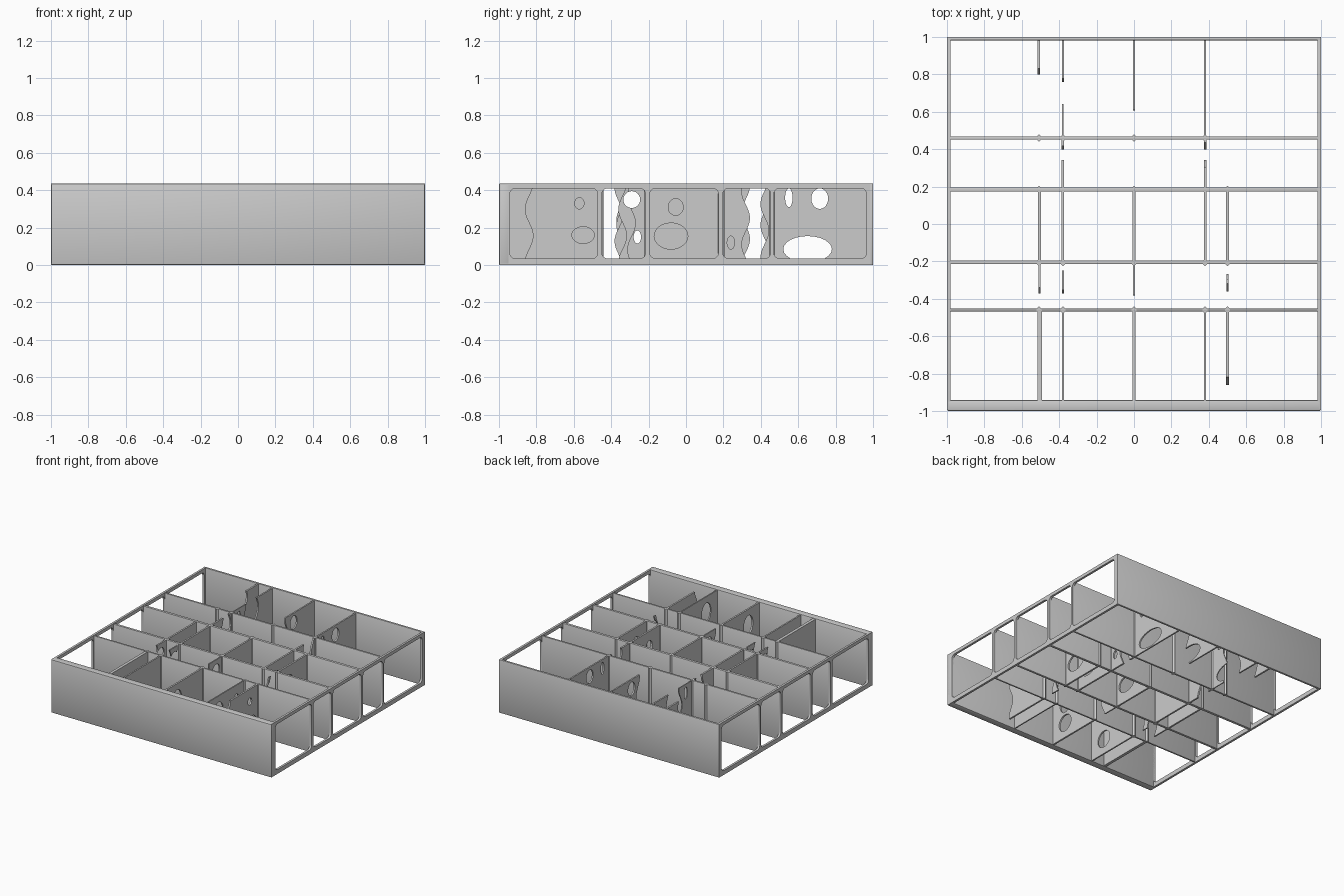
import bpy, bmesh, math
from mathutils import Matrix

if "Cube" in bpy.data.objects:
    bpy.data.objects.remove(bpy.data.objects["Cube"])

H = 0.437   # overall height
TO_YZ = Matrix(((0, 0, 1, 0), (1, 0, 0, 0), (0, 1, 0, 0), (0, 0, 0, 1)))  # drawing plane -> side plane


def box(name, x0, x1, y0, y1, z0, z1, bevel=0.0):
    bm = bmesh.new()
    bmesh.ops.create_cube(bm, size=1)
    for v in bm.verts:
        v.co = ((x0 + x1) / 2 + v.co.x * (x1 - x0),
                (y0 + y1) / 2 + v.co.y * (y1 - y0),
                (z0 + z1) / 2 + v.co.z * (z1 - z0))
    if bevel:
        bmesh.ops.bevel(bm, geom=bm.edges[:], offset=bevel, segments=2, affect='EDGES', profile=0.5)
    me = bpy.data.meshes.new(name)
    bm.to_mesh(me)
    bm.free()
    ob = bpy.data.objects.new(name, me)
    bpy.context.collection.objects.link(ob)
    return ob


def select(obs):
    bpy.ops.object.select_all(action='DESELECT')
    for o in obs:
        o.select_set(True)
    bpy.context.view_layer.objects.active = obs[0]


def rounded(y0, y1, z0, z1, r):
    pts = []
    for cy, cz, a0 in ((y1 - r, z1 - r, 0), (y0 + r, z1 - r, 90), (y0 + r, z0 + r, 180), (y1 - r, z0 + r, 270)):
        for k in range(6):
            a = math.radians(a0 + k * 18)
            pts.append((cy + r * math.cos(a), cz + r * math.sin(a)))
    return pts


def plate(name, x, thick, loops):
    """Flat plate in the side plane; loops after the first are holes."""
    cu = bpy.data.curves.new(name, 'CURVE')
    cu.dimensions = '2D'
    cu.fill_mode = 'BOTH'
    cu.extrude = thick / 2
    for pts in loops:
        sp = cu.splines.new('POLY')
        sp.points.add(len(pts) - 1)
        for p, (a, b) in zip(sp.points, pts):
            p.co = (a, b, 0, 1)
        sp.use_cyclic_u = True
    ob = bpy.data.objects.new(name, cu)
    bpy.context.collection.objects.link(ob)
    ob.matrix_world = Matrix.Translation((x, 0, 0)) @ TO_YZ
    select([ob])
    bpy.ops.object.convert(target='MESH')
    bm = bmesh.new()
    bm.from_mesh(ob.data)
    bmesh.ops.remove_doubles(bm, verts=bm.verts, dist=1e-5)
    bmesh.ops.recalc_face_normals(bm, faces=bm.faces)
    bm.to_mesh(ob.data)
    bm.free()
    return ob


# front and back panels
box("front_panel", -1, 1, -1, -0.942, 0, H, 0.008)
box("back_panel", -1, 1, 0.982, 1, 0, H, 0.004)

# cross dividers running the full width
CROSS = [(-0.46, 0.014), (-0.205, 0.02), (0.185, 0.022), (0.46, 0.016)]
for i, (y, t) in enumerate(CROSS):
    box(f"cross_divider_{i + 1}", -0.985, 0.985, y - t / 2, y + t / 2, 0.003, H - 0.004, 0.003)

# open side frames with rounded windows
WINDOWS = [(-0.942, -0.472), (-0.45, -0.217), (-0.193, 0.173), (0.197, 0.452), (0.47, 0.965)]
for side, x in (("left", -0.991), ("right", 0.991)):
    outer = rounded(-0.995, 0.998, 0, H, 0.004)
    plate(side + "_side_frame", x, 0.018, [outer] + [rounded(a, b, 0.035, 0.41, 0.03) for a, b in WINDOWS])

# lengthwise dividers per row: (x, y start, y end, thickness, ragged start, ragged end)
ROWS = {
    "front": [(-0.505, -0.945, -0.46, 0.024, 0, 0), (-0.38, -0.945, -0.46, 0.012, 0, 0),
              (0, -0.945, -0.46, 0.014, 0, 0), (0.38, -0.945, -0.46, 0.01, 0, 0),
              (0.5, -0.84, -0.46, 0.014, 1, 0)],
    "front_middle": [(-0.505, -0.35, -0.205, 0.012, 1, 0), (-0.38, -0.35, -0.27, 0.01, 1, 1),
                     (0, -0.36, -0.205, 0.01, 1, 0), (0.5, -0.34, -0.29, 0.01, 1, 1)],
    "centre": [(x, -0.205, 0.185, 0.014, 0, 0) for x in (-0.505, -0.38, 0, 0.38, 0.5)],
    "back_middle": [(x, a, b, 0.014, s, e) for x in (-0.38, 0.38)
                    for a, b, s, e in ((0.185, 0.32, 0, 1), (0.42, 0.46, 1, 0))],
    "back": [(-0.51, 0.82, 0.985, 0.014, 1, 0), (-0.38, 0.78, 0.985, 0.012, 1, 0),
             (-0.38, 0.46, 0.62, 0.008, 0, 1), (0, 0.63, 0.985, 0.012, 1, 0),
             (0.38, 0.46, 0.985, 0.012, 0, 0)],
}
# irregular openings: (y, z, y radius, z radius, x from, x to)
HOLES = {
    "front": [(-0.57, 0.33, 0.025, 0.03, 0.3, 0.6), (-0.55, 0.16, 0.06, 0.045, 0.3, 0.6),
              (-0.8, 0.3, 0.06, 0.08, -0.1, 0.45), (-0.8, 0.13, 0.07, 0.07, -0.45, 0.1)],
    "front_middle": [(-0.29, 0.35, 0.045, 0.045, -0.6, 0.6), (-0.26, 0.15, 0.02, 0.035, -0.6, 0.6)],
    "centre": [(-0.055, 0.31, 0.04, 0.045, 0.3, 0.6), (-0.08, 0.155, 0.09, 0.07, -0.1, 0.6)],
    "back_middle": [(0.24, 0.12, 0.02, 0.035, 0.3, 0.5)],
    "back": [(0.65, 0.085, 0.13, 0.07, -0.6, 0.6), (0.55, 0.36, 0.02, 0.05, -0.6, 0.6),
             (0.715, 0.355, 0.045, 0.055, -0.6, 0.6)],
}


def divider(name, x, y0, y1, t, rag0, rag1):
    n = 28
    z0, z1 = 0.004, H - 0.005
    def edge(y, rag, ph):
        return [(y + rag * 0.022 * math.sin(3 * math.pi * k / n + ph + x * 5), z0 + (z1 - z0) * k / n)
                for k in range(n + 1)]
    return plate(name, x, t, [edge(y1, rag1, 0.5) + edge(y0, rag0, 2)[::-1]])


for row, panels in ROWS.items():
    obs = [divider(f"{row}_divider", *p) for p in panels]
    select(obs)
    bpy.ops.object.join()
    body = bpy.context.object
    body.name = f"{row}_lengthwise_dividers"
    bm = bmesh.new()
    for y, z, ry, rz, xa, xb in HOLES[row]:
        m = Matrix.Translation(((xa + xb) / 2, y, z)) @ Matrix.Diagonal((1, ry, rz, 1)) @ Matrix.Rotation(math.pi / 2, 4, 'Y')
        bmesh.ops.create_cone(bm, cap_ends=True, segments=24, radius1=1, radius2=1, depth=xb - xa, matrix=m)
    me = bpy.data.meshes.new("opening_cutter")
    bm.to_mesh(me)
    bm.free()
    cutter = bpy.data.objects.new("opening_cutter", me)
    bpy.context.collection.objects.link(cutter)
    cutter.hide_render = True
    mod = body.modifiers.new("openings", 'BOOLEAN')
    mod.operation = 'DIFFERENCE'
    mod.solver = 'EXACT'
    mod.object = cutter
    select([body])
    bpy.ops.object.modifier_apply(modifier=mod.name)
    bpy.data.objects.remove(cutter)

# small fillet posts where dividers cross
bm = bmesh.new()
for x in (-0.508, -0.38, 0, 0.38, 0.5):
    for y, _ in CROSS:
        if x == 0.5 and y > 0.3:
            continue
        bmesh.ops.create_cone(bm, cap_ends=True, segments=4, radius1=0.02, radius2=0.02, depth=H - 0.008,
                              matrix=Matrix.Translation((x, y, H / 2)))
me = bpy.data.meshes.new("crossing_posts")
bm.to_mesh(me)
bm.free()
bpy.context.collection.objects.link(bpy.data.objects.new("crossing_posts", me))

# smooth shading with sharp edges kept
select([o for o in bpy.data.objects if o.type == 'MESH'])
bpy.ops.object.shade_smooth_by_angle(angle=math.radians(35))
